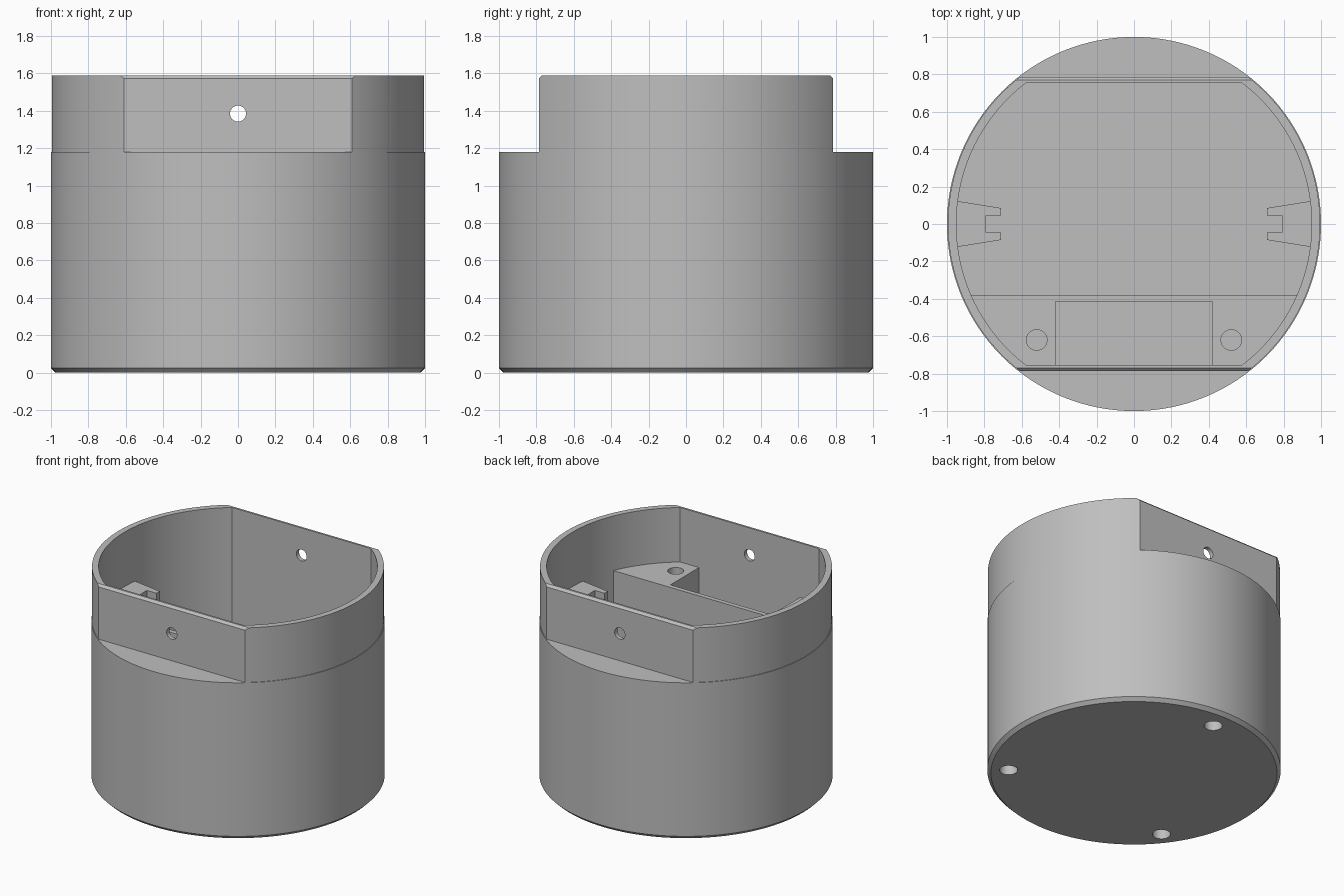
import bpy, bmesh, math

if "Cube" in bpy.data.objects:
    bpy.data.objects.remove(bpy.data.objects["Cube"])

grey = bpy.data.materials.new("plain_grey")
grey.use_nodes = True
GREY = (0.52, 0.52, 0.52, 1)
grey.diffuse_color = GREY
grey.node_tree.nodes["Principled BSDF"].inputs["Base Color"].default_value = GREY

SHELF = 1.18   # height of the ledges and inner posts
TOP = 1.59
FLOOR = 0.15


def arc(r, start, end, n):
    return [(r * math.cos(start + (end - start) * i / n),
             r * math.sin(start + (end - start) * i / n)) for i in range(n + 1)]


def circle(r, n=128):
    return arc(r, 0, math.tau, n)[:-1]


def clipped_circle(r, half_depth, n=64):
    """Circle cut flat at y = +half_depth and y = -half_depth."""
    a = math.asin(half_depth / r)
    right = arc(r, -a, a, n)
    return right + [(-x, -y) for x, y in right]


def loft(name, layers):
    """Closed solid through (z, outline) layers."""
    bm = bmesh.new()
    rings = [[bm.verts.new((x, y, z)) for x, y in pts] for z, pts in layers]
    n = len(rings[0])
    for low, high in zip(rings, rings[1:]):
        for i in range(n):
            j = (i + 1) % n
            bm.faces.new((low[i], low[j], high[j], high[i]))
    bm.faces.new(rings[0][::-1])
    bm.faces.new(rings[-1])
    bmesh.ops.recalc_face_normals(bm, faces=bm.faces)
    mesh = bpy.data.meshes.new(name)
    bm.to_mesh(mesh)
    bm.free()
    mesh.materials.append(grey)
    obj = bpy.data.objects.new(name, mesh)
    bpy.context.collection.objects.link(obj)
    return obj


def drill(r, x, y, z0, z1):
    return loft("drill", [(z, [(x + u, y + v) for u, v in circle(r, 32)]) for z in (z0, z1)])


def activate(obj):
    bpy.ops.object.select_all(action='DESELECT')
    obj.select_set(True)
    bpy.context.view_layer.objects.active = obj


def combine(obj, tool, operation='DIFFERENCE'):
    tool.hide_render = True
    mod = obj.modifiers.new(operation, 'BOOLEAN')
    mod.operation = operation
    mod.solver = 'EXACT'
    mod.object = tool
    activate(obj)
    bpy.ops.object.modifier_apply(modifier=mod.name)
    bpy.data.objects.remove(tool)


# Round lower housing with chamfered foot, and flat-sided collar above
housing = loft("housing", [(0, circle(0.975)), (0.025, circle(1)), (SHELF, circle(1))])
collar = loft("collar", [(1, clipped_circle(0.995, 0.787)),
                         (1.573, clipped_circle(0.995, 0.787)),
                         (TOP, clipped_circle(0.995, 0.77))])
combine(housing, collar, 'UNION')

# Hollow interior
combine(housing, loft("cavity", [(z, clipped_circle(0.95, 0.755)) for z in (FLOOR, 2)]))

# Hole through both flat walls
cross_hole = drill(0.043, 0, 0, -2, 2)
cross_hole.rotation_euler.x = math.pi / 2
cross_hole.location.z = 1.385
bpy.context.view_layer.update()
combine(housing, cross_hole)

# Three blind holes in the underside
for x, y in ((0, 0.84), (0.68, -0.52), (-0.68, -0.52)):
    combine(housing, drill(0.062, x, y, -0.1, 0.12))

# Front mounting block with a central pocket and two screw holes
side = arc(0.96, -math.asin(0.38 / 0.96), -math.asin(0.765 / 0.96), 24)
side += [(0.42, -0.765), (0.42, -0.415)]
block_outline = side + [(-x, y) for x, y in reversed(side)]
block = loft("mounting_block", [(z, block_outline) for z in (FLOOR - 0.01, SHELF)])
for x in (-0.52, 0.52):
    combine(block, drill(0.055, x, -0.62, 0.8, 1.4))

# Slotted guide rails on the left and right inner walls
half = [(0.96, 0.125), (0.71, 0.085), (0.71, 0.045), (0.79, 0.045)]
rail_outline = half + [(x, -y) for x, y in reversed(half)]
rails = []
for label, s in (("left", 1), ("right", -1)):
    pts = [(s * x, y) for x, y in rail_outline]
    rails.append(loft(label + "_guide_rail", [(z, pts) for z in (FLOOR - 0.01, SHELF)]))

for obj in [housing, block] + rails:
    activate(obj)
    bpy.ops.object.shade_smooth_by_angle(angle=math.radians(25))
